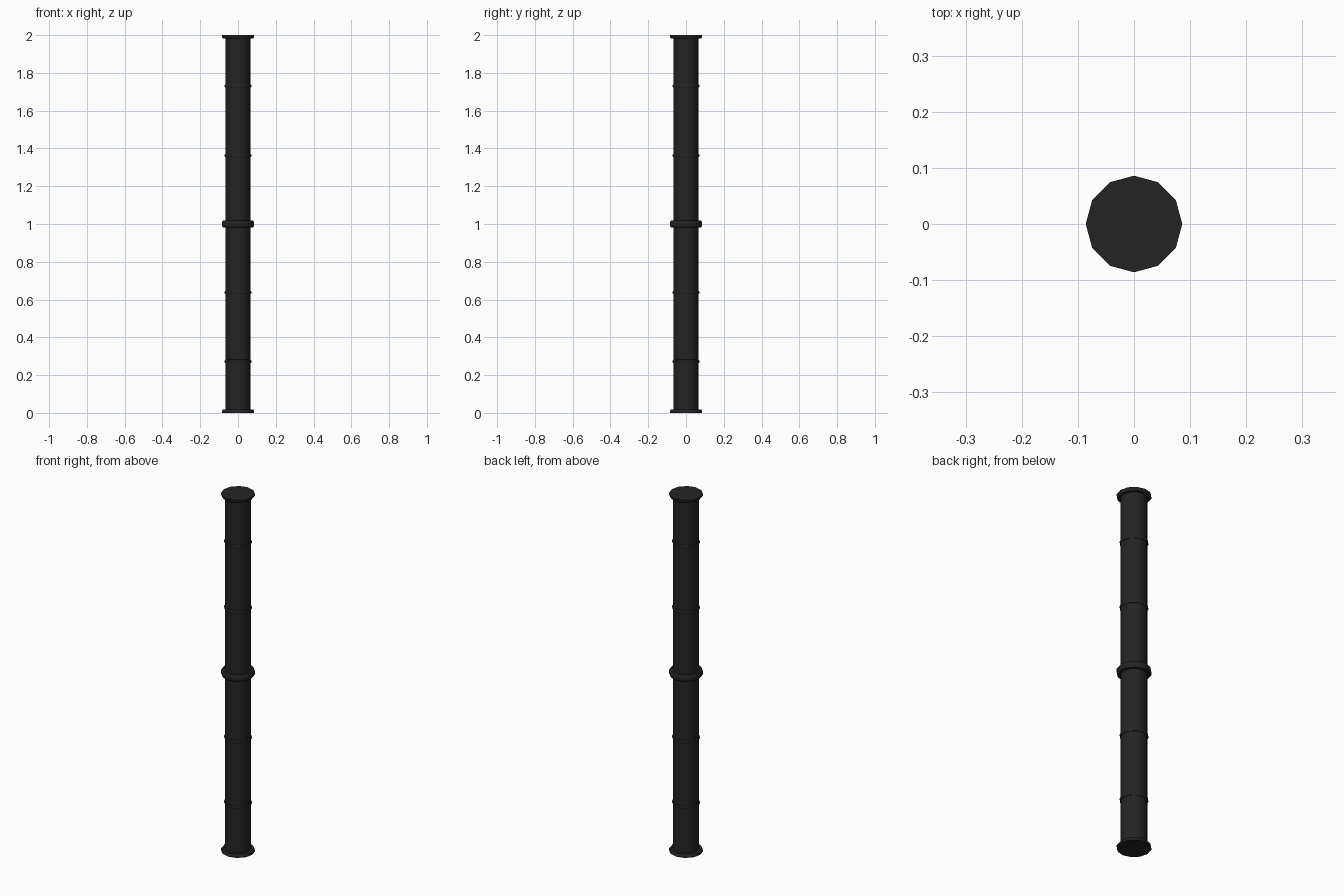
import bpy, bmesh, math

if "Cube" in bpy.data.objects:
    bpy.data.objects.remove(bpy.data.objects["Cube"])

mat = bpy.data.materials.new("charcoal black")
mat.diffuse_color = (0.017, 0.017, 0.017, 1)
mat.use_nodes = True
mat.node_tree.nodes["Principled BSDF"].inputs["Base Color"].default_value = mat.diffuse_color
SIDES = 12


def lathe(name, profile, closed=False, cap=False):
    """Spin a (radius, z) profile around the z axis."""
    bm = bmesh.new()
    rings = [[bm.verts.new((r * math.cos(2 * math.pi * i / SIDES),
                            r * math.sin(2 * math.pi * i / SIDES), z))
              for i in range(SIDES)] for r, z in profile]
    pairs = list(zip(rings, rings[1:]))
    if closed:
        pairs.append((rings[-1], rings[0]))
    for a, b in pairs:
        for i in range(SIDES):
            j = (i + 1) % SIDES
            bm.faces.new((a[i], a[j], b[j], b[i]))
    if cap:
        bm.faces.new(rings[0])
        bm.faces.new(rings[-1])
    bmesh.ops.recalc_face_normals(bm, faces=bm.faces)
    me = bpy.data.meshes.new(name)
    bm.to_mesh(me)
    bm.free()
    me.materials.append(mat)
    ob = bpy.data.objects.new(name, me)
    bpy.context.collection.objects.link(ob)
    bpy.ops.object.select_all(action='DESELECT')
    ob.select_set(True)
    bpy.context.view_layer.objects.active = ob
    bpy.ops.object.shade_smooth_by_angle(angle=math.radians(50))
    return ob


# Main pipe
R = 0.067
lathe("pipe", [(R, 0.0), (R, 2.0)], cap=True)

# Rounded flanges: half-height at both ends, full at the middle joint
lathe("bottom_flange", [(R - 0.005, 0), (0.086, 0), (0.086, 0.010),
                        (0.080, 0.018), (R - 0.005, 0.018)], closed=True)
lathe("top_flange", [(R - 0.005, 2), (0.086, 2), (0.086, 1.990),
                     (0.080, 1.982), (R - 0.005, 1.982)], closed=True)
lathe("middle_flange", [(R - 0.005, 0.982), (0.080, 0.982), (0.086, 0.990),
                        (0.086, 1.010), (0.080, 1.018), (R - 0.005, 1.018)],
      closed=True)

# Thin raised bands along both pipe lengths
for n, z in enumerate((0.273, 0.637, 1.363, 1.73)):
    lathe(f"band_{n + 1}", [(R - 0.004, z - 0.009), (R + 0.002, z - 0.008),
                            (R + 0.005, z), (R + 0.002, z + 0.008),
                            (R - 0.004, z + 0.009)], closed=True)
